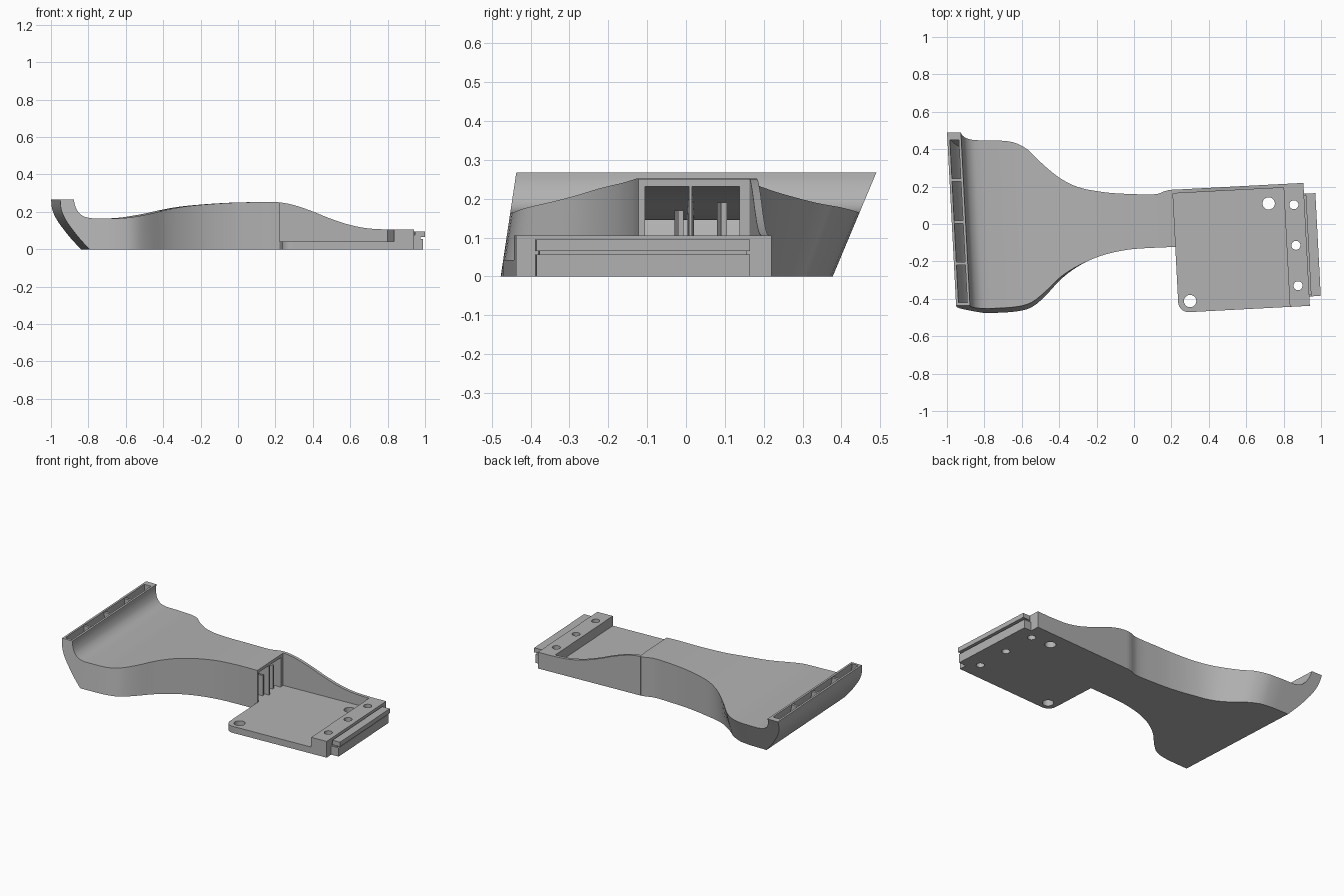
import bpy, bmesh, math
from mathutils import Matrix

if "Cube" in bpy.data.objects:
    bpy.data.objects.remove(bpy.data.objects["Cube"], do_unlink=True)

grey = bpy.data.materials.new("plain grey")
grey.use_nodes = True
GREY = (0.45, 0.45, 0.45, 1)
grey.diffuse_color = GREY
grey.node_tree.nodes["Principled BSDF"].inputs["Base Color"].default_value = GREY

TILT = math.radians(3)          # the whole plan is turned slightly
SLANT = math.tan(TILT)
TURN = Matrix.Rotation(TILT, 4, "Z")


def finish(name, bm):
    bmesh.ops.recalc_face_normals(bm, faces=bm.faces)
    mesh = bpy.data.meshes.new(name)
    bm.to_mesh(mesh)
    bm.free()
    mesh.materials.append(grey)
    ob = bpy.data.objects.new(name, mesh)
    bpy.context.collection.objects.link(ob)
    return ob


def box(name, x0, x1, y0, y1, z0, z1):
    bm = bmesh.new()
    bmesh.ops.create_cube(bm, size=1)
    for v in bm.verts:
        v.co = ((x0 + x1) / 2 + v.co.x * (x1 - x0), (y0 + y1) / 2 + v.co.y * (y1 - y0),
                (z0 + z1) / 2 + v.co.z * (z1 - z0))
    bm.transform(TURN)
    return finish(name, bm)


def cut(ob, cutter):
    cutter.hide_render = True
    mod = ob.modifiers.new("cut", "BOOLEAN")
    mod.operation, mod.solver, mod.object = "DIFFERENCE", "EXACT", cutter
    bpy.context.view_layer.objects.active = ob
    bpy.ops.object.modifier_apply(modifier=mod.name)
    bpy.data.objects.remove(cutter, do_unlink=True)


def smooth(ob, angle=30):
    bpy.ops.object.select_all(action="DESELECT")
    ob.select_set(True)
    bpy.context.view_layer.objects.active = ob
    bpy.ops.object.shade_smooth_by_angle(angle=math.radians(angle))


def curve(pts, x):
    """Smooth curve through the points, flat beyond its ends."""
    if x <= pts[0][0]:
        return pts[0][1]
    if x >= pts[-1][0]:
        return pts[-1][1]
    i = max(k for k in range(len(pts) - 1) if pts[k][0] <= x)

    def slope(k):
        a, b = pts[max(k - 1, 0)], pts[min(k + 1, len(pts) - 1)]
        return (b[1] - a[1]) / (b[0] - a[0])
    (xa, ya), (xb, yb) = pts[i], pts[i + 1]
    h = xb - xa
    t = (x - xa) / h
    return ((2*t**3 - 3*t**2 + 1) * ya + (t**3 - 2*t**2 + t) * h * slope(i)
            + (3*t**2 - 2*t**3) * yb + (t**3 - t**2) * h * slope(i + 1))


# Duct plan edges and top height along its length
BACK = [(-.7, .447), (-.62, .435), (-.55, .395), (-.5, .34), (-.4, .25), (-.3, .2),
        (-.15, .17), (0, .16), (.13, .16), (.18, .178), (.22, .184)]
FRONT = [(-.8, -.477), (-.65, -.467), (-.57, -.445), (-.5, -.39), (-.4, -.29), (-.3, -.22),
         (-.2, -.175), (-.1, -.148), (0, -.133), (.22, -.122)]
TOP = [(-.8, .165), (-.63, .167), (-.5, .187), (-.4, .21), (-.3, .228), (-.15, .242),
       (0, .25), (.22, .251), (.3, .238), (.4, .205), (.5, .165), (.6, .132), (.7, .112), (.82, .105)]
END = .217


def flare(x):
    t = min(max((-.25 - x) / .35, 0), 1)
    return t * t * (3 - 2 * t)


def back_edge(x, z):
    return curve(BACK, x) + .42 * flare(x) * (z - .165)


def front_edge(x, z):
    return curve(FRONT, x) + .15 * flare(x) * z


# Stations: a top point and a bottom point, starting at the upturned lip
INNER = [(0, -.9), (.2, -.897), (.4, -.887), (.6, -.871), (.8, -.842), (1, -.8)]
INNER_Z = [(0, .267), (.2, .243), (.4, .215), (.6, .192), (.8, .173), (1, .165)]
OUTER = [(0, -.974), (.2, -.968), (.4, -.945), (.6, -.91), (.8, -.87), (1, -.82)]
OUTER_Z = [(0, .267), (.2, .21), (.4, .157), (.6, .106), (.8, .055), (1, 0)]
stations = []
for i in range(16):
    t = i / 15
    stations.append(((curve(INNER, t), curve(INNER_Z, t)), (curve(OUTER, t), curve(OUTER_Z, t))))
LIP = len(stations)
N = 40
for i in range(1, N + 1):
    x = -.8 + (END + .8) * i / N
    stations.append(((x, curve(TOP, x)), (x, 0)))


def inset(station, top, bottom):
    (xa, za), (xb, zb) = station
    d = math.hypot(xb - xa, zb - za)
    a, b = min(top / d, .18), min(bottom / d, .18)
    return ((xa + (xb - xa) * a, za + (zb - za) * a), (xb - (xb - xa) * b, zb - (zb - za) * b))


def loft(name, sections, front, back):
    bm = bmesh.new()
    rings = []
    for top, bot in sections:
        ring = []
        for (x, z), edge in ((bot, front), (bot, back), (top, back), (top, front)):
            y = edge(x, z)
            ring.append(bm.verts.new((x - SLANT * y, y, z)))
        rings.append(ring)
    for a, b in zip(rings, rings[1:]):
        for k in range(4):
            bm.faces.new((a[k], a[k - 1], b[k - 1], b[k]))
    bm.faces.new(rings[0])
    bm.faces.new(rings[-1])
    return finish(name, bm)


# Hollow duct body, open at the lip and at the plate end
duct = loft("duct_body", stations, front_edge, back_edge)
hollow = [inset(s, .02, .04) for s in stations]
(xa, za), (xb, zb) = hollow[0]
hollow.insert(0, ((xa, za + .04), (xb, zb + .04)))
(xa, za), (xb, zb) = hollow[-1]
hollow.append(((xa + .05, za), (xb + .05, zb)))
cavity = loft("duct_cavity", hollow, lambda x, z: front_edge(x, z) + .016,
              lambda x, z: min(back_edge(x, z) - .02, .45 if x < -.6 else .138 if x > .1 else 1))
cut(duct, cavity)
smooth(duct)

# Dividers across the outlet slot; the middle one runs the full duct
for name, y, last in (("back_divider", .235, LIP + 2), ("middle_divider", .012, len(stations)),
                      ("front_divider", -.21, LIP + 2)):
    ribs = [inset(s, .008, .012) for s in stations[:last]]
    (xa, za), (xb, zb) = ribs[0]
    ribs[0] = ((xa, za - .004), (xb, zb - .004))
    smooth(loft(name, ribs, lambda x, z: y - .008 * (1 + flare(x)) / 2,
                lambda x, z: y + .008 * (1 + flare(x)) / 2))

# Short vanes just inside the plate end
box("front_vane", .0, .19, -.03, -.016, .03, .17)
box("back_vane", .0, .19, .08, .096, .03, .19)

# Mounting plate with rounded free corner
plate = box("mounting_plate", .214, .9, -.486, .172, 0, .042)
bm = bmesh.new()
bm.from_mesh(plate.data)
corner = [e for e in bm.edges if abs(e.verts[0].co.z - e.verts[1].co.z) > .03
          and e.verts[0].co.x < .3 and e.verts[0].co.y < 0]
bmesh.ops.bevel(bm, geom=corner, offset=.055, segments=8, profile=.5, affect="EDGES")
bm.to_mesh(plate.data)
bm.free()

# Raised end block
block = box("end_block", .809, .916, -.486, .172, 0, .105)


def drill(ob, x, y, r):
    bm = bmesh.new()
    bmesh.ops.create_cone(bm, cap_ends=True, segments=32, radius1=r, radius2=r, depth=.5,
                          matrix=Matrix.Translation((x, y, 0)))
    cut(ob, finish("drill", bm))


for x, y in ((.72, .11), (.3, -.412)):
    drill(plate, x, y, .033)
for x, y in ((.855, .103), (.866, -.114), (.877, -.33)):
    drill(plate, x, y, .024)
    drill(block, x, y, .024)
smooth(plate)
smooth(block)

# Side wall sweeping down from the duct to the end block
bm = bmesh.new()
xs = [.205 + (.815 - .205) * i / 24 for i in range(25)]
outline = [(xs[0], 0)] + [(x, curve(TOP, x)) for x in xs] + [(xs[-1], 0)]
face = bm.faces.new([bm.verts.new((x, .152, z)) for x, z in outline])
grown = bmesh.ops.extrude_face_region(bm, geom=[face])["geom"]
bmesh.ops.translate(bm, verts=[g for g in grown if isinstance(g, bmesh.types.BMVert)], vec=(0, .02, 0))
bm.transform(TURN)
smooth(finish("side_wall", bm))

# Grooved connector strip on the far end
box("connector_base", .91, .968, -.436, .114, 0, .056)
box("connector_neck", .91, .955, -.428, .106, .05, .075)
box("connector_lip", .925, .977, -.436, .114, .066, .095)
